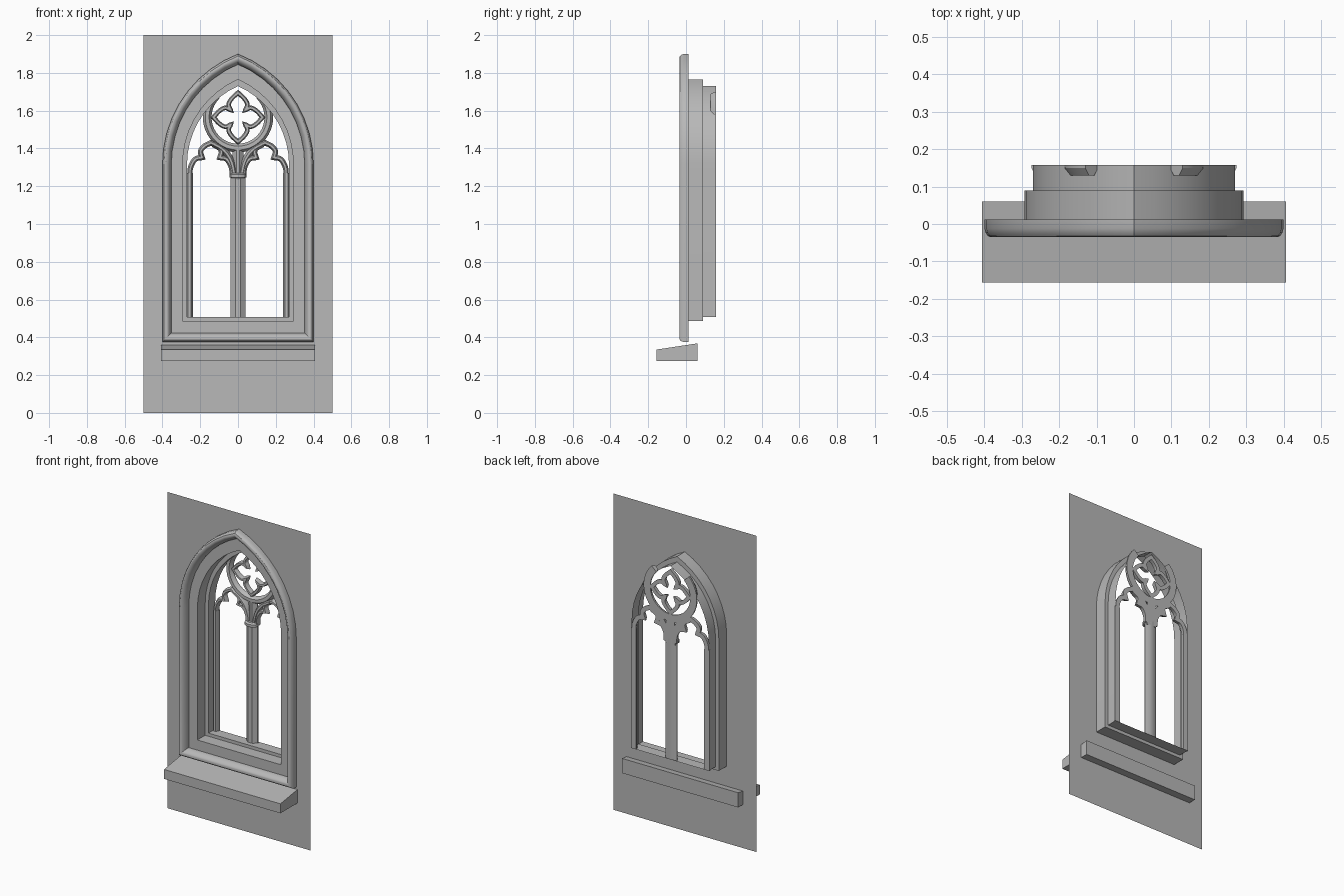
import bpy, bmesh, math
from mathutils import Vector

if "Cube" in bpy.data.objects:
    bpy.data.objects.remove(bpy.data.objects["Cube"])

SPRING, WALL_Y, BACK_Y = 1.315, 0.012, 0.158

stone = bpy.data.materials.new("stone")
stone.diffuse_color = (0.48, 0.48, 0.48, 1)
stone.use_nodes = True
stone.node_tree.nodes["Principled BSDF"].inputs["Base Color"].default_value = stone.diffuse_color


def make(name, verts, faces, recalc=True):
    bm = bmesh.new()
    vs = [bm.verts.new(v) for v in verts]
    for f in faces:
        bm.faces.new([vs[i] for i in f])
    bmesh.ops.remove_doubles(bm, verts=bm.verts, dist=1e-5)
    if recalc:
        bmesh.ops.recalc_face_normals(bm, faces=bm.faces)
    me = bpy.data.meshes.new(name)
    bm.to_mesh(me)
    bm.free()
    me.materials.append(stone)
    ob = bpy.data.objects.new(name, me)
    bpy.context.collection.objects.link(ob)
    bpy.ops.object.select_all(action='DESELECT')
    ob.select_set(True)
    bpy.context.view_layer.objects.active = ob
    bpy.ops.object.shade_smooth_by_angle(angle=math.radians(30))
    return ob


def outline(w, apex, bottom, n=9):
    """Closed pointed-arch outline in x,z, starting bottom right."""
    h = apex - SPRING
    c = (h * h - w * w) / (2 * w)
    r, end = w + c, math.acos(c / (w + c))
    right = [(w, bottom)] + [(r * math.cos(end * i / n) - c, SPRING + r * math.sin(end * i / n))
                             for i in range(n)] + [(0, apex)]
    return right + [(-x, z) for x, z in reversed(right[:-1])]


def loft(name, loops):
    """Skin a series of (outline, y) loops."""
    n = len(loops[0][0])
    verts = [(x, y, z) for pts, y in loops for x, z in pts]
    faces = [(k * n + i, k * n + (i + 1) % n, (k + 1) * n + (i + 1) % n, (k + 1) * n + i)
             for k in range(len(loops) - 1) for i in range(n)]
    return make(name, verts, faces)


def curve(pts, n=5):
    """Smooth curve through a few points."""
    p = [Vector(q) for q in pts]
    p = [2 * p[0] - p[1]] + p + [2 * p[-1] - p[-2]]
    out = []
    for a, b, c, d in zip(p, p[1:], p[2:], p[3:]):
        for i in range(n):
            t = i / n
            out.append(0.5 * (2 * b + (c - a) * t + (2 * a - 5 * b + 4 * c - d) * t * t
                              + (3 * b - a - 3 * c + d) * t ** 3))
    return [tuple(v) for v in out] + [tuple(pts[-1])]


def bar(name, path, back, front, y0=0.13, closed=False, prof=None):
    """Chamfered tracery bar swept along an x,z path."""
    p = [Vector(q) for q in path]
    n = len(p)
    prof = prof or [(-back, BACK_Y), (-back, BACK_Y - 0.008), (-front, y0),
                    (front, y0), (back, BACK_Y - 0.008), (back, BACK_Y)]
    m = len(prof)
    verts = []
    for i in range(n):
        a = p[i] - p[i - 1] if (i or closed) else p[1] - p[0]
        b = p[(i + 1) % n] - p[i] if (i < n - 1 or closed) else a
        a, b = a.normalized(), b.normalized()
        t = (a + b).normalized()
        k = min(1 / max(t.dot(a), 0.1), 1.7)
        verts += [(p[i].x - t.y * o * k, y, p[i].y + t.x * o * k) for o, y in prof]
    faces = [(i * m + j, i * m + (j + 1) % m, (i + 1) % n * m + (j + 1) % m, (i + 1) % n * m + j)
             for i in range(n if closed else n - 1) for j in range(m)]
    if not closed:
        faces += [tuple(range(m)), tuple(range((n - 1) * m, n * m))]
    return make(name, verts, faces)


# wall with arched opening
step1, step2 = (0.293, 1.765, 0.487), (0.27, 1.73, 0.507)
hole = outline(*step1)
half = hole[:len(hole) // 2 + 1]
loop = [(0, 0), (0.5, 0), (0.5, 2), (0, 2)] + half[::-1] + [(0, step1[2])]
k = len(loop)
make("wall", [(x, WALL_Y, z) for x, z in loop] + [(-x, WALL_Y, z) for x, z in loop],
     [tuple(range(k)), tuple(range(2 * k - 1, k - 1, -1))], recalc=False)

# rounded outer moulding
outer, inner = (0.4, 1.90, 0.375), (0.353, 1.845, 0.423)
profile = [(0, WALL_Y), (0, -0.012), (0.08, -0.024), (0.2, -0.032), (0.35, -0.035), (0.5, -0.034),
           (0.65, -0.030), (0.8, -0.022), (0.92, -0.01), (1, 0.002), (1, WALL_Y)]
loft("outer_moulding", [(outline(*[a + (b - a) * t for a, b in zip(outer, inner)]), y)
                        for t, y in profile])

# stepped reveal
loft("reveal", [(hole, WALL_Y), (hole, 0.09), (outline(*step2), 0.09), (outline(*step2), BACK_Y)])

# sill
sec = [(-0.157, 0.275), (0.06, 0.275), (0.06, 0.368), (-0.157, 0.335)]
make("sill", [(x, y, z) for x in (-0.407, 0.407) for y, z in sec],
     [(0, 1, 2, 3), (4, 5, 6, 7)] + [(i, (i + 1) % 4, (i + 1) % 4 + 4, i + 4) for i in range(4)])

# central mullion, chamfered front and back, with a narrower neck above
bar("mullion", [(0, 0.507), (0, 1.27)], 0, 0, prof=[
    (-0.014, BACK_Y), (-0.04, 0.148), (-0.04, 0.14), (-0.014, 0.12),
    (0.014, 0.12), (0.04, 0.14), (0.04, 0.148), (0.014, BACK_Y)])
bar("mullion_neck", [(0, 1.26), (0, 1.40)], 0.03, 0.008, 0.13)

# lights: jambs, trefoil heads and stems, mirrored left and right
side = curve([(-0.112, 1.25), (-0.108, 1.30), (-0.083, 1.343), (-0.047, 1.352)])
top = curve([(-0.047, 1.352), (-0.055, 1.385), (-0.035, 1.412), (0, 1.43)])
left_half = side + top[1:]
trefoil = left_half + [(-x, z) for x, z in reversed(left_half[:-1])]
stem = curve([(0.13, 1.425), (0.075, 1.39), (0.035, 1.33), (0.015, 1.24)])
for s, tag in ((-1, "left"), (1, "right")):
    bar("jamb_" + tag, [(s * 0.256, 0.507), (s * 0.256, 1.27)], 0.018, 0.008)
    bar("trefoil_head_" + tag, [(s * 0.143 + x, z) for x, z in trefoil], 0.014, 0.006)
    bar("stem_" + tag, [(s * x, z) for x, z in stem], 0.018, 0.006, 0.125)

# ring, open where it runs into the arch
C = 1.565
arc = [math.radians(-226 + 272 * i / 40) for i in range(41)]
bar("ring", [(0.163 * math.cos(a), C + 0.163 * math.sin(a)) for a in arc], 0.023, 0.010)

# quatrefoil inside the ring
rise = curve([(0.036, 0.036), (0.050, 0.066), (0.034, 0.098), (0, 0.130)])
petal = rise + [(-x, z) for x, z in reversed(rise[:-1])]
quat = []
for q in range(4):
    c, s = round(math.cos(q * math.pi / 2)), round(math.sin(q * math.pi / 2))
    quat += [(x * c - z * s, C + x * s + z * c) for x, z in petal[:-1]]
bar("quatrefoil", quat, 0.012, 0.006, closed=True)

# small capital on the mullion
rings = [(0.006, 1.20), (0.018, 1.225), (0.026, 1.243), (0.044, 1.246), (0.044, 1.262), (0.03, 1.27)]
verts = [(r * math.cos(i * math.pi / 6),
          0.135 + (0.7 if i > 6 else 0.4) * r * math.sin(i * math.pi / 6), z)
         for r, z in rings for i in range(12)]
faces = [(j * 12 + i, j * 12 + (i + 1) % 12, j * 12 + 12 + (i + 1) % 12, j * 12 + 12 + i)
         for j in range(len(rings) - 1) for i in range(12)]
make("capital", verts, faces + [tuple(range(12)), tuple(range(60, 72))])
